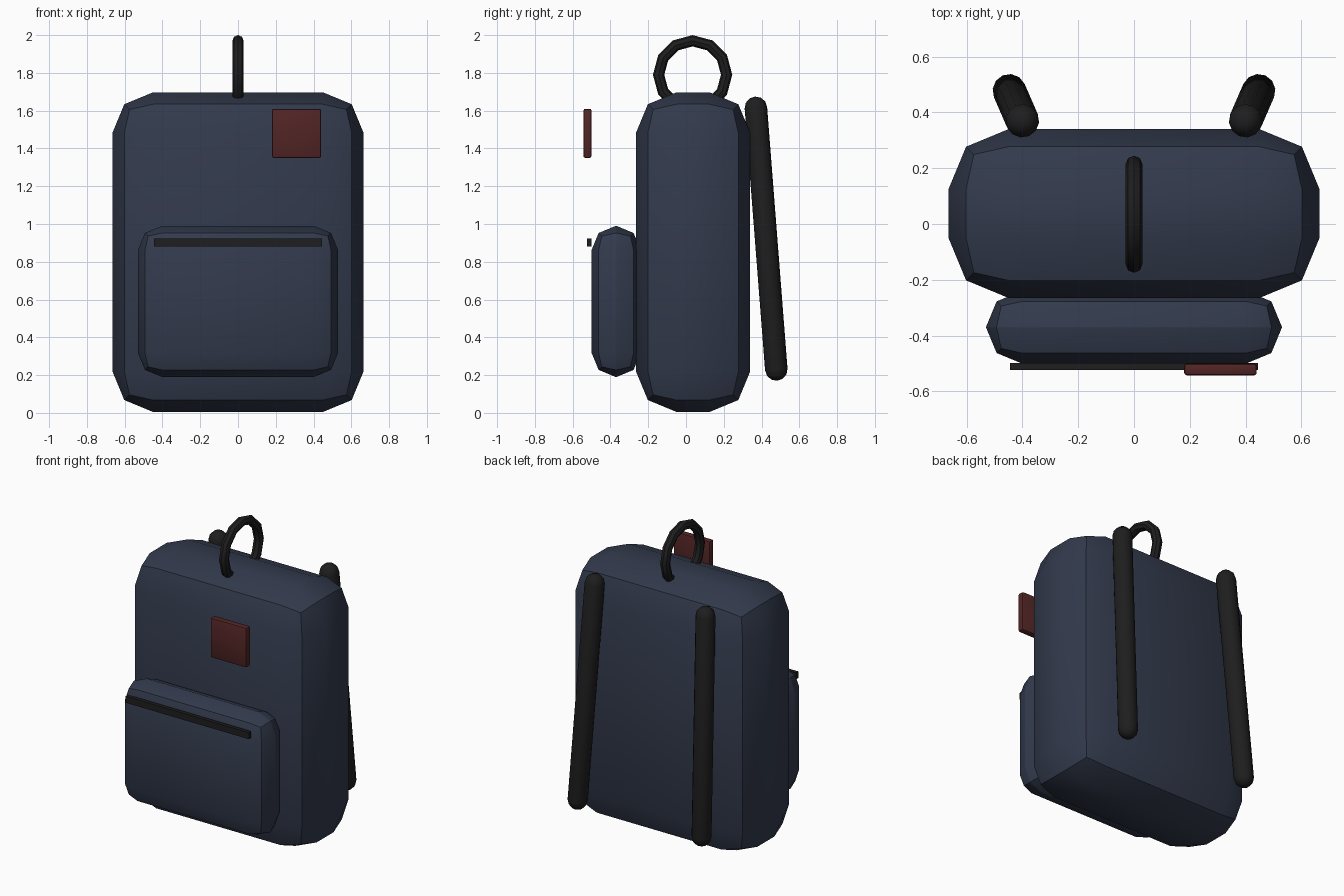
import bpy, bmesh, math
from mathutils import Vector

cube = bpy.data.objects.get("Cube")
if cube:
    bpy.data.objects.remove(cube)


def material(name, rgb):
    m = bpy.data.materials.new(name)
    m.use_nodes = True
    m.diffuse_color = (*rgb, 1)
    m.node_tree.nodes["Principled BSDF"].inputs["Base Color"].default_value = (*rgb, 1)
    return m


navy = material("navy fabric", (0.032, 0.042, 0.072))
black = material("black webbing", (0.013, 0.013, 0.013))
red = material("dark red patch", (0.085, 0.018, 0.018))


def finish(bm, name, mat):
    bmesh.ops.recalc_face_normals(bm, faces=bm.faces)
    mesh = bpy.data.meshes.new(name)
    bm.to_mesh(mesh)
    bm.free()
    mesh.materials.append(mat)
    obj = bpy.data.objects.new(name, mesh)
    bpy.context.collection.objects.link(obj)
    bpy.ops.object.select_all(action="DESELECT")
    obj.select_set(True)
    bpy.context.view_layer.objects.active = obj
    bpy.ops.object.shade_smooth_by_angle(angle=math.radians(32))
    return obj


def rounded_box(name, low, high, bevel, mat):
    """Box between two corners, edges rounded in two steps."""
    low, high = Vector(low), Vector(high)
    bm = bmesh.new()
    bmesh.ops.create_cube(bm, size=1)
    for v in bm.verts:
        v.co = (low + high) / 2 + v.co * (high - low)
    if bevel:
        bmesh.ops.bevel(bm, geom=bm.edges[:], offset=bevel, segments=2,
                        profile=0.5, affect="EDGES")
        bmesh.ops.remove_doubles(bm, verts=bm.verts, dist=0.002)
    return finish(bm, name, mat)


def capsule(name, top, bottom, radius, mat):
    """Straight round strap with domed ends."""
    top, bottom = Vector(top), Vector(bottom)
    bm = bmesh.new()
    bmesh.ops.create_uvsphere(bm, u_segments=12, v_segments=6, radius=radius)
    # split the ball at its equator and stretch it along the strap
    equator = [e for e in bm.edges if all(abs(v.co.z) < 1e-4 for v in e.verts)]
    bmesh.ops.split_edges(bm, edges=equator)
    half = (top - bottom).length / 2
    for f in bm.faces:
        f.tag = f.calc_center_median().z > 0
    for v in bm.verts:
        v.co.z += half if v.link_faces[0].tag else -half
    rims = [e for e in bm.edges if e.is_boundary]
    bmesh.ops.bridge_loops(bm, edges=rims)
    turn = (top - bottom).to_track_quat("Z", "Y")
    for v in bm.verts:
        v.co = turn @ v.co + (top + bottom) / 2
    return finish(bm, name, mat)


def ring(name, centre, major, minor, steps, sides, mat):
    """Ring standing in the side plane."""
    bm = bmesh.new()
    loops = []
    for i in range(steps):
        a = math.tau * i / steps
        loop = []
        for j in range(sides):
            b = math.tau * j / sides
            r = major + minor * math.cos(b)
            p = Vector((minor * math.sin(b), r * math.cos(a), r * math.sin(a)))
            loop.append(bm.verts.new(p + Vector(centre)))
        loops.append(loop)
    for i in range(steps):
        for j in range(sides):
            p, q, k = loops[i], loops[(i + 1) % steps], (j + 1) % sides
            bm.faces.new((p[j], p[k], q[k], q[j]))
    return finish(bm, name, mat)


# Main bag and front pocket
rounded_box("bag_body", (-0.665, -0.265, 0.005), (0.665, 0.34, 1.697), 0.215, navy)
rounded_box("front_pocket", (-0.53, -0.5, 0.19), (0.53, -0.24, 0.99), 0.128, navy)

# Zip strip and badge patch
rounded_box("pocket_zip", (-0.445, -0.523, 0.88), (0.445, -0.499, 0.923), 0, black)
rounded_box("front_patch", (0.18, -0.543, 1.35), (0.44, -0.5, 1.61), 0.01, red)

# Carry loop
ring("carry_handle", (0, 0.035, 1.79), 0.18, 0.03, 12, 8, black)

# Shoulder straps
for side, s in (("left", 1), ("right", -1)):
    capsule(side + "_shoulder_strap", (0.4 * s, 0.37, 1.615),
            (0.447 * s, 0.478, 0.23), 0.06, black)
